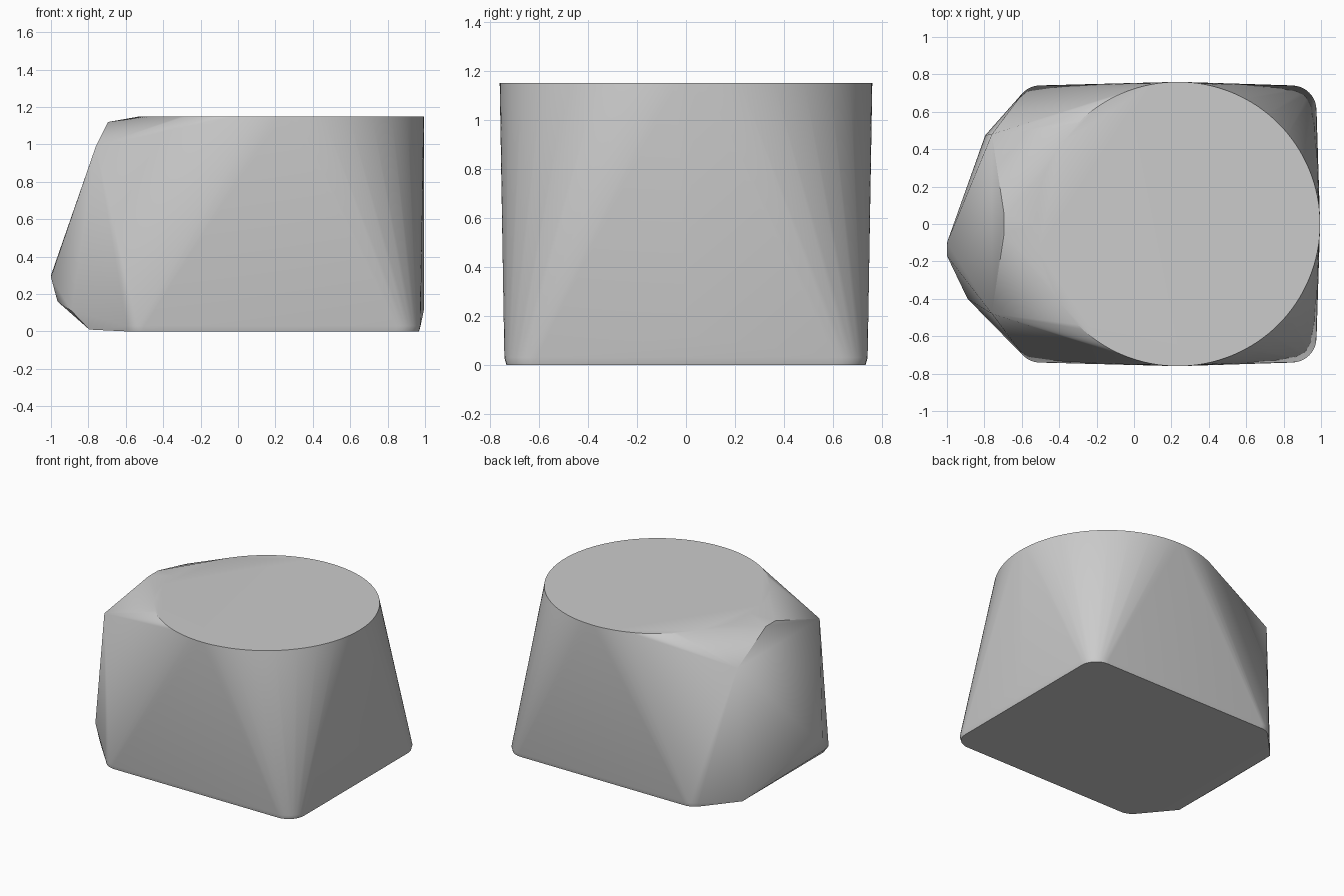
import bpy, bmesh
from math import cos, sin, pi, radians

if "Cube" in bpy.data.objects:
    bpy.data.objects.remove(bpy.data.objects["Cube"])


def arc(cx, cy, r, z, start, end, steps):
    """Points along a horizontal arc, angles in degrees."""
    for i in range(steps + 1):
        a = radians(start + (end - start) * i / steps)
        yield (cx + r * cos(a), cy + r * sin(a), z)


points = []

# Round flat top
points += [(0.235 + 0.76 * cos(2 * pi * i / 128), 0.76 * sin(2 * pi * i / 128), 1.15)
           for i in range(128)]

# Rounded base corners, slightly fuller just above the floor, mirrored front to back
for side in (1, -1):
    for z, r in ((0, 0.125), (0.03, 0.133)):
        for cx, end in ((0.843, 90), (-0.5, 135)):
            start = 0 if end == 90 else 90
            points += [(x, side * y, h) for x, y, h in arc(cx, 0.608, r, z, start, end, 8)]
    # Blunt side: upper shoulder, foot and top nub
    points += [(-0.76, side * 0.48, 0.99), (-0.795, side * 0.475, 0.01),
               (-0.695, side * 0.055, 1.12)]

# Low point in the middle of the straight end
points.append((0.995, 0, 0.12))

# Off-centre bulge low on the blunt side
points += [(-1, -0.10, 0.30), (-1, -0.17, 0.29),
           (-0.965, -0.22, 0.16), (-0.89, -0.40, 0.11)]

# Wrap all the points in one skin
bm = bmesh.new()
for p in points:
    bm.verts.new(p)
hull = bmesh.ops.convex_hull(bm, input=bm.verts)
loose = {v for v in hull["geom_interior"] + hull["geom_unused"]
         if isinstance(v, bmesh.types.BMVert)}
bmesh.ops.delete(bm, geom=list(loose), context="VERTS")
bmesh.ops.dissolve_limit(bm, angle_limit=radians(0.3), verts=bm.verts, edges=bm.edges)
bmesh.ops.recalc_face_normals(bm, faces=bm.faces)

mesh = bpy.data.meshes.new("block")
bm.to_mesh(mesh)
bm.free()
block = bpy.data.objects.new("block", mesh)
bpy.context.collection.objects.link(block)

# Plain grey
grey = bpy.data.materials.new("grey")
grey.use_nodes = True
color = (0.6, 0.6, 0.6, 1)
grey.diffuse_color = color
grey.node_tree.nodes["Principled BSDF"].inputs["Base Color"].default_value = color
mesh.materials.append(grey)

bpy.context.view_layer.objects.active = block
block.select_set(True)
bpy.ops.object.shade_smooth_by_angle(angle=radians(30))
